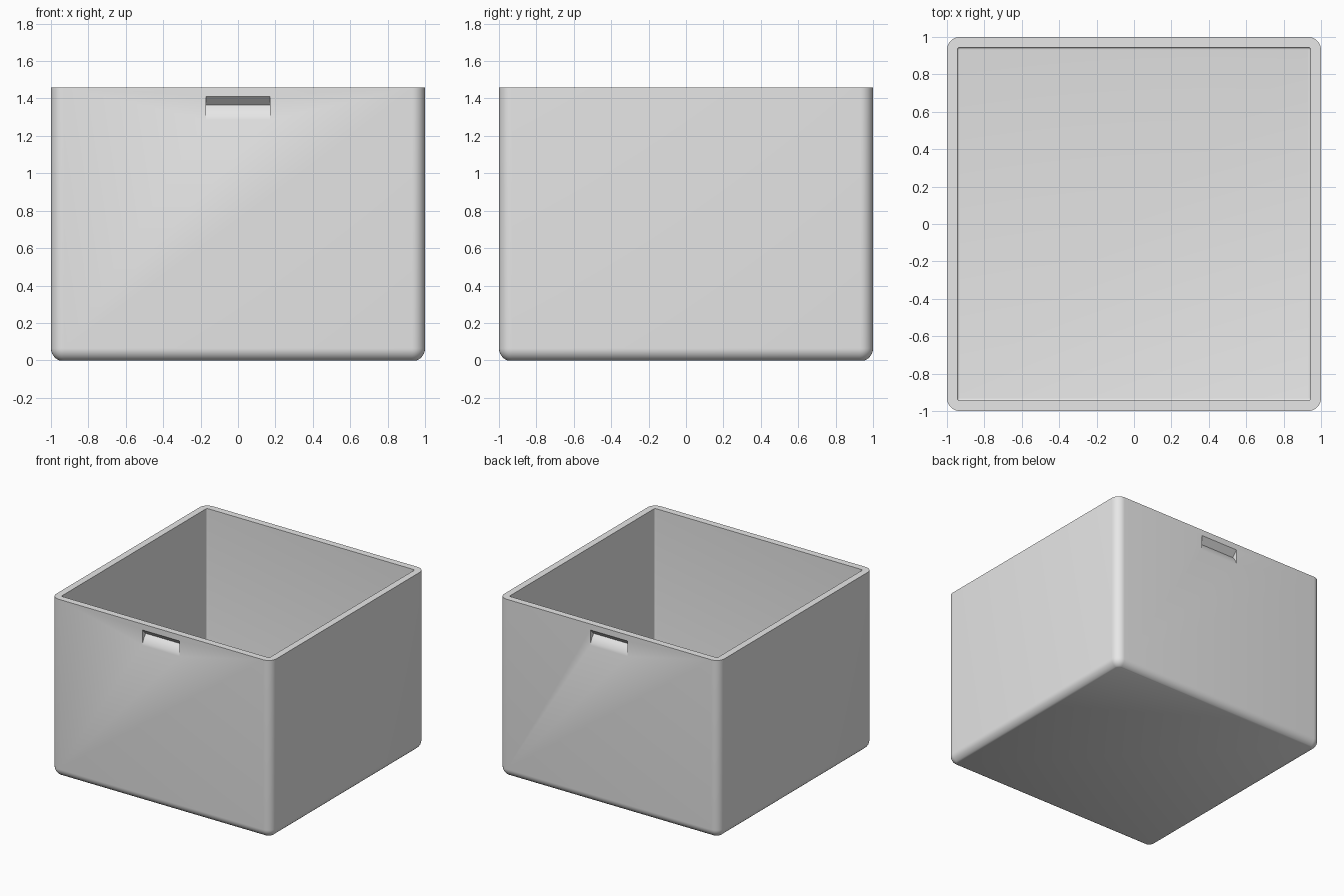
import bpy, bmesh
from math import sin, cos, pi, radians

if "Cube" in bpy.data.objects:
    bpy.data.objects.remove(bpy.data.objects["Cube"], do_unlink=True)

HEIGHT = 1.46
SEGMENTS = 8

grey = bpy.data.materials.new("light grey")
grey.use_nodes = True
grey.diffuse_color = (0.8, 0.8, 0.8, 1)
grey.node_tree.nodes["Principled BSDF"].inputs["Base Color"].default_value = (0.8, 0.8, 0.8, 1)


def make_object(name, bm):
    bmesh.ops.recalc_face_normals(bm, faces=bm.faces)
    mesh = bpy.data.meshes.new(name)
    bm.to_mesh(mesh)
    bm.free()
    mesh.materials.append(grey)
    obj = bpy.data.objects.new(name, mesh)
    bpy.context.collection.objects.link(obj)
    return obj


def rounded_square(bm, half, radius, z):
    """Ring of vertices around a square with rounded corners."""
    ring = []
    core = half - radius
    for corner, (sx, sy) in enumerate([(1, 1), (-1, 1), (-1, -1), (1, -1)]):
        for i in range(SEGMENTS + 1):
            a = (corner + i / SEGMENTS) * pi / 2
            ring.append(bm.verts.new((sx * core + radius * cos(a), sy * core + radius * sin(a), z)))
    return ring


# Box shell: rounded lower edge, outer wall, rim, inner wall, floor fillet
bm = bmesh.new()
rings = []
for i in range(SEGMENTS + 1):
    a = radians(68) * (1 - i / SEGMENTS)
    r = 0.07 * cos(a)
    rings.append(rounded_square(bm, 0.93 + r, r, 0.07 * (sin(radians(68)) - sin(a))))
rings.append(rounded_square(bm, 1, 0.07, HEIGHT))
rings.append(rounded_square(bm, 0.945, 0.015, HEIGHT))
for i in range(5):
    a = pi / 2 * i / 4
    r = 0.002 + 0.012 * cos(a)
    rings.append(rounded_square(bm, 0.931 + r, r, 0.072 - 0.012 * sin(a)))
for low, high in zip(rings, rings[1:]):
    for i in range(len(low)):
        j = (i + 1) % len(low)
        bm.faces.new((low[i], low[j], high[j], high[i]))
bm.faces.new(rings[0])
bm.faces.new(rings[-1])
box = make_object("storage_box", bm)

# Finger grips in the front and back: undercut top, gently curved lower slope
profile = [(0, 1.285), (0.006, 1.305), (0.015, 1.325), (0.028, 1.345), (0.046, 1.365),
           (0, 1.411), (-0.05, 1.411), (-0.05, 1.285)]
for side, name in ((-1, "front_grip_cutter"), (1, "back_grip_cutter")):
    bm = bmesh.new()
    ends = [[bm.verts.new((x, side * (1 - depth), z)) for depth, z in profile] for x in (-0.17, 0.17)]
    for end in ends:
        bm.faces.new(end)
    for i in range(len(profile)):
        j = (i + 1) % len(profile)
        bm.faces.new((ends[0][i], ends[0][j], ends[1][j], ends[1][i]))
    cutter = make_object(name, bm)
    cutter.hide_render = True
    cutter.hide_set(True)
    cut = box.modifiers.new(name, "BOOLEAN")
    cut.operation = "DIFFERENCE"
    cut.solver = "EXACT"
    cut.object = cutter

# Bake the cuts, remove the cutters and smooth the rounded edges
bpy.context.view_layer.objects.active = box
box.select_set(True)
for modifier in list(box.modifiers):
    cutter = modifier.object
    bpy.ops.object.modifier_apply(modifier=modifier.name)
    bpy.data.objects.remove(cutter, do_unlink=True)
bpy.ops.object.shade_smooth_by_angle(angle=radians(30))
